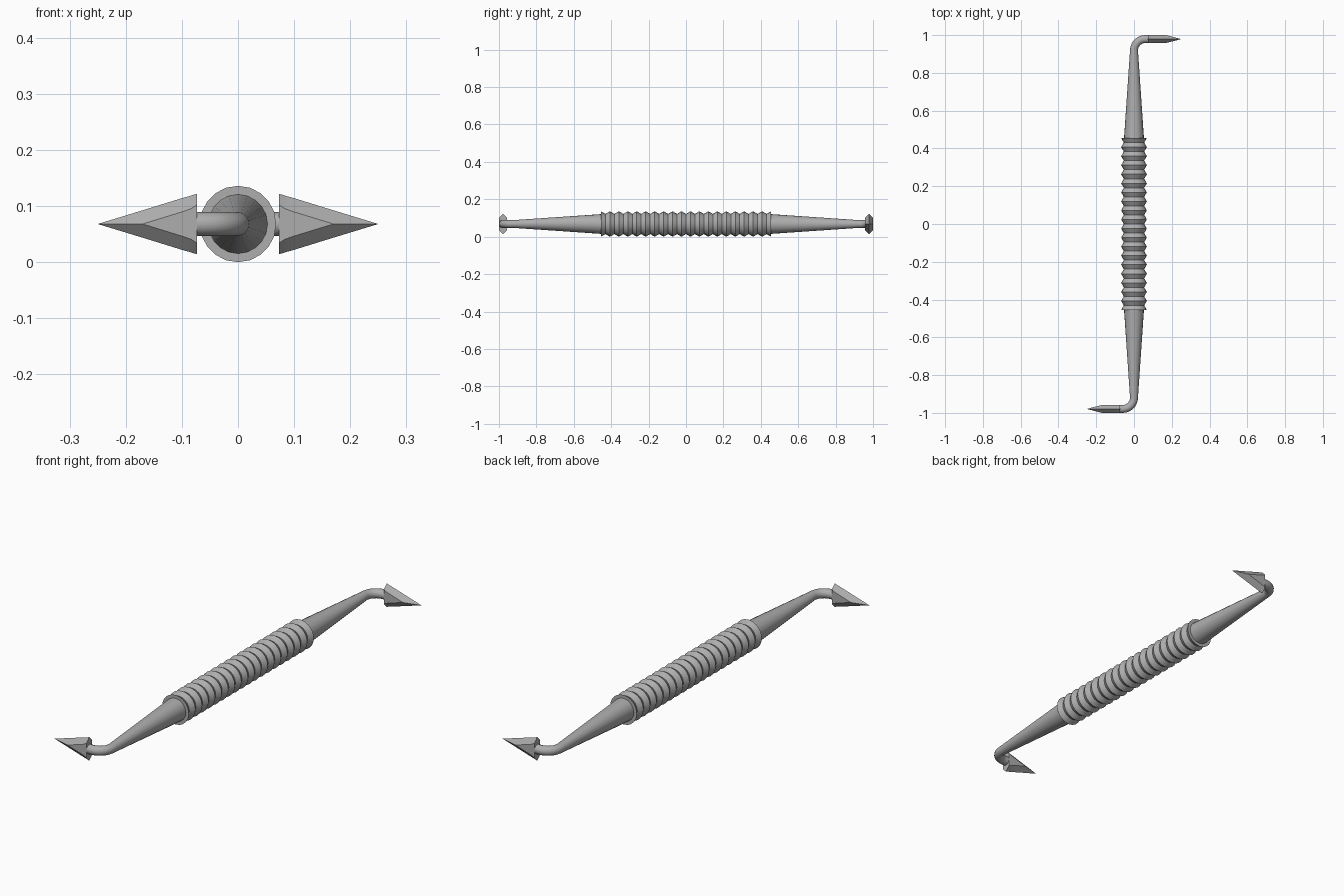
import bpy
import bmesh
from math import sin, cos, pi, radians
from mathutils import Vector, Matrix

if "Cube" in bpy.data.objects:
    bpy.data.objects.remove(bpy.data.objects["Cube"], do_unlink=True)

AXIS_Z = 0.068      # height of the handle's centre line
GRIP_END = 0.455
SIDES = 20

steel = bpy.data.materials.new("grey_steel")
steel.use_nodes = True
colour = (0.42, 0.42, 0.42, 1)
steel.diffuse_color = colour
steel.node_tree.nodes["Principled BSDF"].inputs["Base Color"].default_value = colour


def loft(name, rings, turn=0.0, angle=30):
    """Skin a list of equal-length point rings, cap both ends, turn about z."""
    bm = bmesh.new()
    loops = [[bm.verts.new(p) for p in ring] for ring in rings]
    n = len(loops[0])
    for a, b in zip(loops, loops[1:]):
        for i in range(n):
            j = (i + 1) % n
            bm.faces.new((a[i], a[j], b[j], b[i]))
    bm.faces.new(loops[0][::-1])
    bm.faces.new(loops[-1])
    bmesh.ops.remove_doubles(bm, verts=bm.verts, dist=0.0002)
    bmesh.ops.recalc_face_normals(bm, faces=bm.faces)
    bm.transform(Matrix.Translation((0, 0, AXIS_Z)) @ Matrix.Rotation(turn, 4, "Z"))
    mesh = bpy.data.meshes.new(name)
    bm.to_mesh(mesh)
    bm.free()
    mesh.materials.append(steel)
    obj = bpy.data.objects.new(name, mesh)
    bpy.context.collection.objects.link(obj)
    bpy.ops.object.select_all(action="DESELECT")
    obj.select_set(True)
    bpy.context.view_layer.objects.active = obj
    bpy.ops.object.shade_smooth_by_angle(angle=radians(angle))
    return obj


def circle(centre, heading, radius):
    """Ring around a point in the xy plane; heading is the path direction."""
    side = Vector((heading.y, -heading.x, 0))
    up = Vector((0, 0, 1))
    return [centre + radius * (cos(t) * side + sin(t) * up)
            for t in (2 * pi * i / SIDES for i in range(SIDES))]


# Ribbed grip: crests and valleys alternate along the handle
RIBS = 19
steps = 2 * RIBS
forward = Vector((0, 1, 0))
loft("ribbed_grip", [
    circle(Vector((0, -GRIP_END + 2 * GRIP_END * i / steps, 0)), forward,
           0.054 if i % 2 else 0.068)
    for i in range(steps + 1)])


def bent_shank(name, turn):
    """Tapered shaft that bends sideways into a thin rod."""
    bend, rod, start = 0.06, 0.021, 0.919
    rings = [circle(Vector((0, GRIP_END - 0.02, 0)), forward, 0.054),
             circle(Vector((0, start, 0)), forward, rod)]
    for k in range(1, 9):
        t = k / 8 * pi / 2
        centre = Vector((bend * (1 - cos(t)), start + bend * sin(t), 0))
        rings.append(circle(centre, Vector((sin(t), cos(t), 0)), rod))
    rings.append(circle(Vector((0.08, start + bend, 0)), Vector((1, 0, 0)), rod))
    loft(name, rings, turn, 40)


def spear_head(name, turn):
    """Bevelled pointed blade: six-sided section tapering to a tip."""
    y = 0.979
    rings = []
    # x, half height of sharp edge, half height of flat, half thickness
    for x, edge, flat, thick in ((0.073, 0.054, 0.034, 0.021),
                                 (0.084, 0.0505, 0.027, 0.021),
                                 (0.1, 0.046, 0.0215, 0.021),
                                 (0.17, 0.0244, 0, 0.021),
                                 (0.25, 0, 0, 0)):
        rings.append([Vector((x, y + a, b)) for a, b in (
            (0, edge), (thick, flat), (thick, -flat),
            (0, -edge), (-thick, -flat), (-thick, flat))])
    loft(name, rings, turn, 15)


# The two ends are half a turn apart
for label, turn in (("rear", 0), ("front", pi)):
    bent_shank(label + "_bent_shank", turn)
    spear_head(label + "_spear_head", turn)
